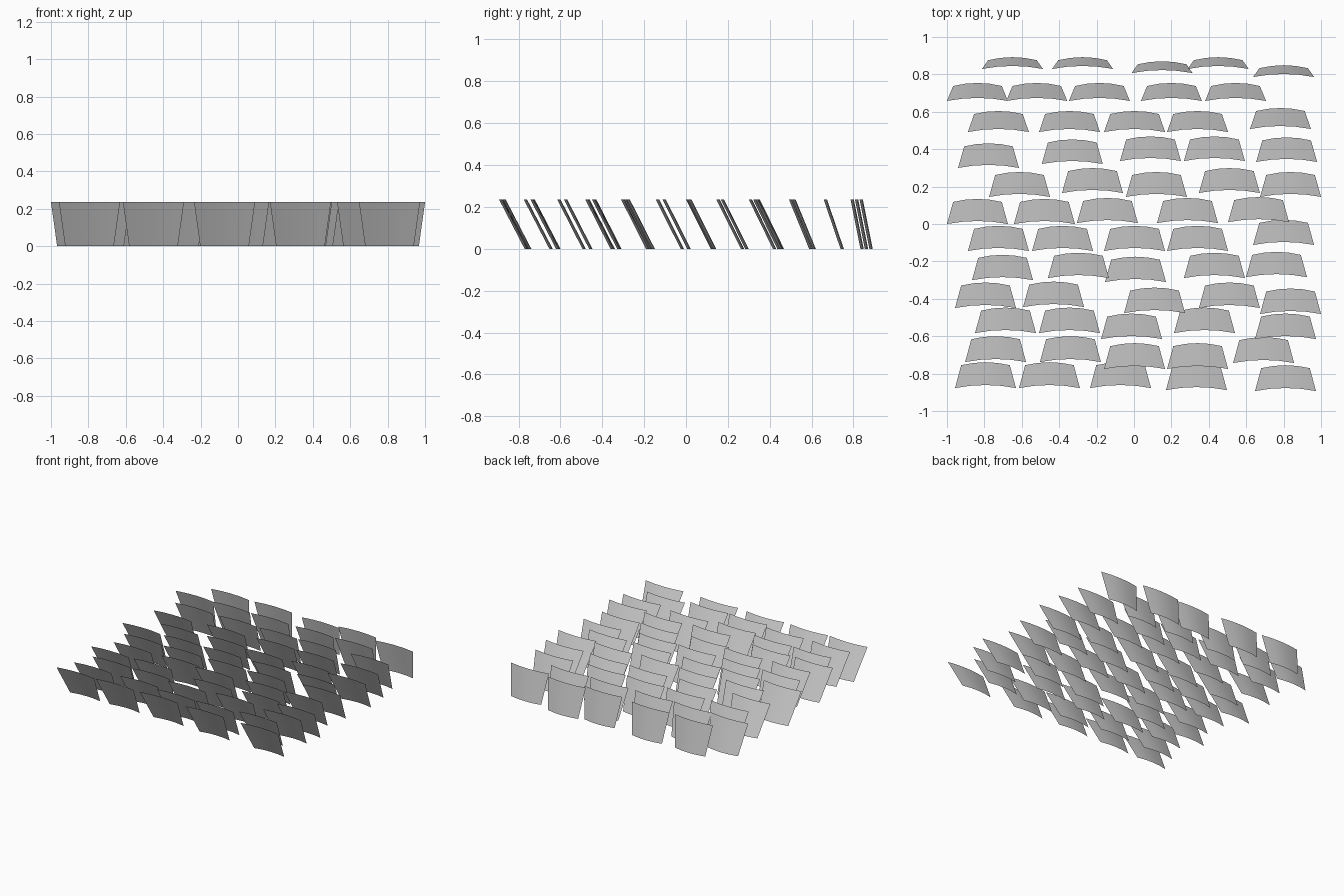
import bpy

HEIGHT = 0.235      # vertical height of every panel
TOP_HALF = 0.163    # half width of the upper edge
BASE_HALF = 0.13    # half width of the lower edge
SAG = 0.016         # depth of the sideways curve
SEGMENTS = 4

# Each row: y of upper edge, backward lean, panel centres in x, small y shifts
rows = [
    (-0.877, 0.122, (-.794, -.452, -.072, .334, .81), (0, 0, 0, -.011, -.016)),
    (-0.738, 0.122, (-.74, -.34, .003, .34, .693), (0, 0, -.037, -.037, -.005)),
    (-0.583, 0.120, (-.687, -.345, -.013, .377, .81), (0, 0, -.032, 0, -.032)),
    (-0.449, 0.120, (-.794, -.43, .11, .51, .837), (0, .005, -.027, 0, -.032)),
    (-0.289, 0.119, (-.703, -.297, .008, .43, .762), (-.011, 0, -.021, 0, .005)),
    (-0.144, 0.118, (-.725, -.382, .003, .34, .80), (0, 0, 0, 0, .032)),
    (0.005, 0.118, (-.837, -.479, -.142, .286, .666), (-.005, -.005, 0, 0, .005)),
    (0.166, 0.117, (-.612, -.222, .12, .51, .837), (-.021, 0, -.021, 0, -.021)),
    (0.337, 0.115, (-.778, -.33, .088, .43, .816), (-.037, -.016, 0, 0, -.005)),
    (0.492, 0.096, (-.725, -.345, .003, .34, .783), (0, 0, 0, 0, .016)),
    (0.658, 0.080, (-.837, -.52, -.185, .20, .543), (0, 0, 0, 0, 0)),
    (0.829, 0.047, (-.65, -.275, .15, .45, .80), (0, 0, -.022, 0, -.043)),
]


def panel_mesh(name, lean):
    """Curved, tapered sheet leaning towards the front at its top."""
    verts = []
    for half, y, z in ((BASE_HALF, lean, 0), (TOP_HALF, 0, HEIGHT)):
        for i in range(SEGMENTS + 1):
            t = 2 * i / SEGMENTS - 1
            verts.append((t * half, y + SAG * (1 - t * t), z))
    n = SEGMENTS + 1
    faces = [(i, i + 1, n + i + 1, n + i) for i in range(SEGMENTS)]
    mesh = bpy.data.meshes.new(name)
    mesh.from_pydata(verts, [], faces)
    mesh.polygons.foreach_set("use_smooth", [True] * len(faces))
    mesh.update()
    return mesh


# Rows of panels, front to back, sharing one mesh per row
for r, (y, lean, xs, shifts) in enumerate(rows, 1):
    mesh = panel_mesh(f"curved_panel_row_{r}", lean)
    for c, (x, dy) in enumerate(zip(xs, shifts), 1):
        panel = bpy.data.objects.new(f"panel_row_{r}_column_{c}", mesh)
        panel.location = (x, y + dy, 0)
        bpy.context.collection.objects.link(panel)
